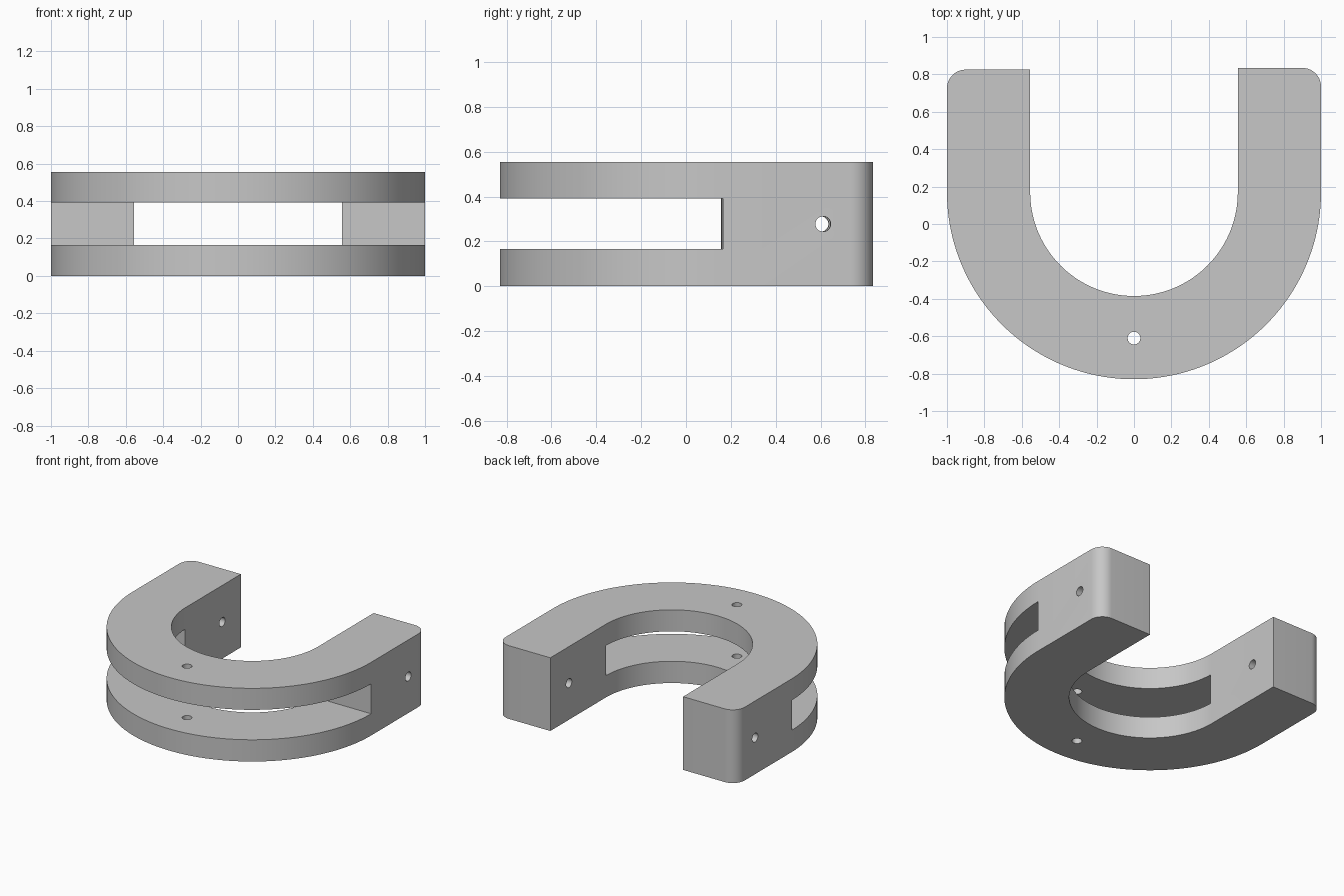
import bpy
import bmesh
from math import sin, cos, pi, radians, atan

if "Cube" in bpy.data.objects:
    bpy.data.objects.remove(bpy.data.objects["Cube"], do_unlink=True)

HEIGHT = 0.555
OUTER, INNER = 1.0, 0.555
ARC_Y = 0.17
END_Y = 0.83
CORNER = 0.1
TILT = 0.005          # slight skew of arm ends, slot and cross hole
HOLE_R = 0.034

grey = bpy.data.materials.new("plain grey")
grey.use_nodes = True
colour = (0.57, 0.57, 0.57, 1)
grey.diffuse_color = colour
grey.node_tree.nodes["Principled BSDF"].inputs["Base Color"].default_value = colour


def arc(cx, cy, r, start, end, steps):
    """Points along a circular arc, angles in degrees."""
    angles = [radians(start + (end - start) * i / steps) for i in range(steps + 1)]
    return [(cx + r * cos(a), cy + r * sin(a)) for a in angles]


def end_at(x):
    return END_Y + TILT * x


# Horseshoe outline: outer bend, rounded arm tip, inner bend, rounded arm tip
corner_x = OUTER - CORNER
outline = arc(0, ARC_Y, OUTER, 180, 360, 96)
outline += arc(corner_x, end_at(corner_x) - CORNER, CORNER, 0, 90, 10)
outline.append((INNER, end_at(INNER)))
outline += arc(0, ARC_Y, INNER, 0, -180, 72)
outline.append((-INNER, end_at(-INNER)))
outline += arc(-corner_x, end_at(-corner_x) - CORNER, CORNER, 90, 180, 10)

bm = bmesh.new()
base = bm.faces.new([bm.verts.new((x, y, 0)) for x, y in outline])
top = bmesh.ops.extrude_face_region(bm, geom=[base])
bmesh.ops.translate(bm, vec=(0, 0, HEIGHT),
                    verts=[v for v in top["geom"] if isinstance(v, bmesh.types.BMVert)])
bmesh.ops.recalc_face_normals(bm, faces=bm.faces[:])
mesh = bpy.data.meshes.new("horseshoe_bracket")
bm.to_mesh(mesh)
bm.free()
bracket = bpy.data.objects.new("horseshoe_bracket", mesh)
bpy.context.collection.objects.link(bracket)
mesh.materials.append(grey)


def cut(cutter, name):
    """Subtract a helper solid from the bracket and discard it."""
    cutter.name = name
    cutter.hide_render = True
    cutter.data.materials.append(grey)
    mod = bracket.modifiers.new(name, "BOOLEAN")
    mod.operation = "DIFFERENCE"
    mod.solver = "EXACT"
    mod.object = cutter
    bpy.ops.object.select_all(action="DESELECT")
    bracket.select_set(True)
    bpy.context.view_layer.objects.active = bracket
    bpy.ops.object.modifier_apply(modifier=name)
    bpy.data.objects.remove(cutter, do_unlink=True)


# Slot between the upper and lower plates around the bend
slot_low, slot_high, slot_end = 0.165, 0.392, 0.161
bpy.ops.mesh.primitive_cube_add(size=1, location=(0, slot_end - 1, (slot_low + slot_high) / 2),
                                rotation=(0, 0, atan(TILT)))
slot = bpy.context.object
slot.scale = (3, 2, slot_high - slot_low)
bpy.context.view_layer.update()
cut(slot, "slot_cutter")

# Pin hole down through both plates
bpy.ops.mesh.primitive_cylinder_add(vertices=32, radius=HOLE_R, depth=2,
                                    location=(0, -0.61, HEIGHT / 2))
cut(bpy.context.object, "pin_hole_cutter")

# Cross hole through both arms
bpy.ops.mesh.primitive_cylinder_add(vertices=32, radius=HOLE_R, depth=3,
                                    location=(0, 0.606, HEIGHT / 2),
                                    rotation=(0, pi / 2, atan(TILT)))
cut(bpy.context.object, "cross_hole_cutter")

# Smooth the curved walls, keep the rims sharp
bpy.ops.object.select_all(action="DESELECT")
bracket.select_set(True)
bpy.context.view_layer.objects.active = bracket
bpy.ops.object.shade_smooth_by_angle(angle=radians(30))
